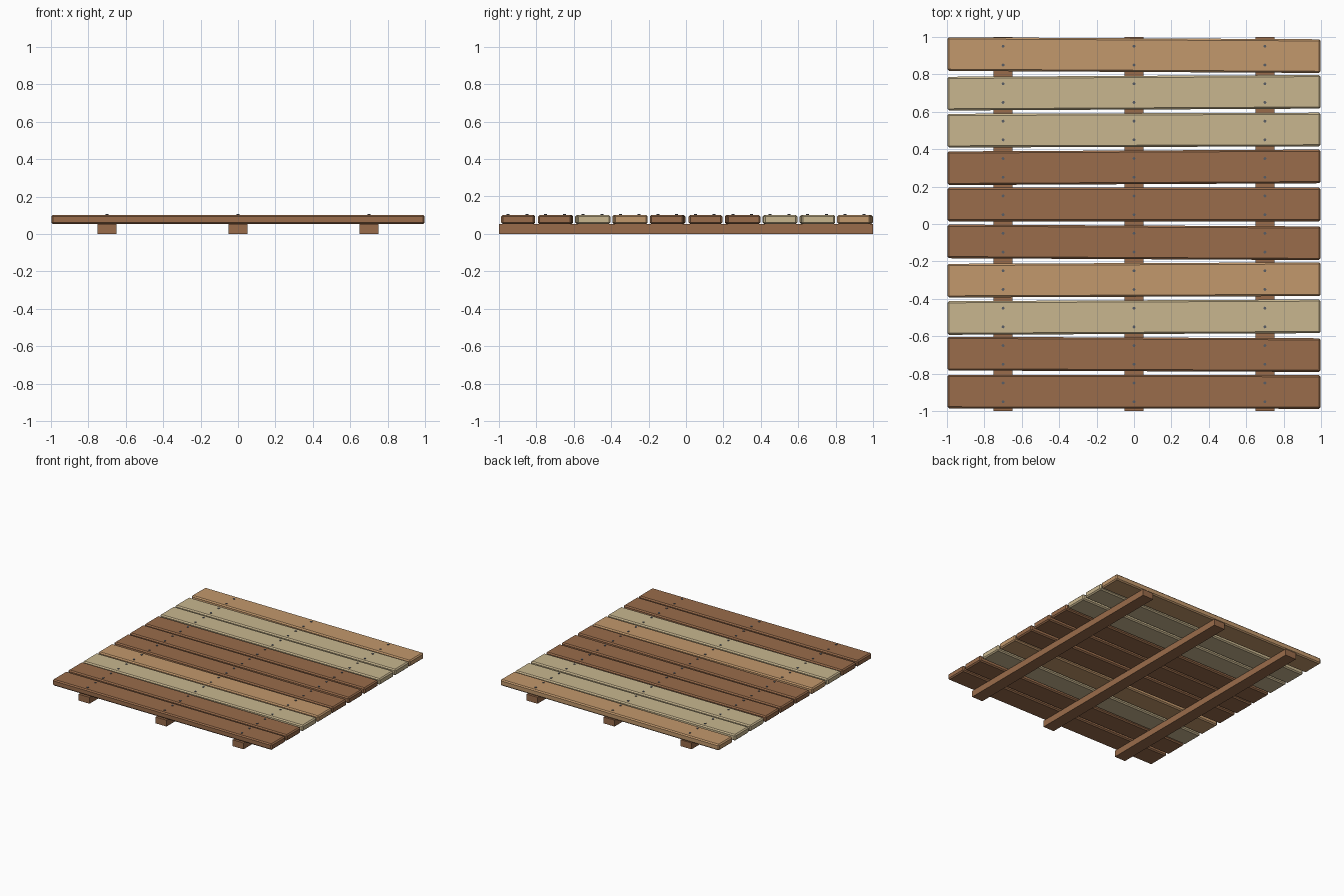
import bpy, bmesh, math
from mathutils import Matrix

if "Cube" in bpy.data.objects:
    bpy.data.objects.remove(bpy.data.objects["Cube"])


def material(name, rgb):
    m = bpy.data.materials.new(name)
    m.diffuse_color = (*rgb, 1)
    m.use_nodes = True
    m.node_tree.nodes["Principled BSDF"].inputs["Base Color"].default_value = m.diffuse_color
    return m


brown = material("brown_wood", (0.32, 0.15, 0.07))
tan = material("tan_wood", (0.54, 0.315, 0.15))
pale = material("pale_wood", (0.58, 0.47, 0.275))
steel = material("grey_nail", (0.10, 0.11, 0.13))


def add(name, bm, mat):
    me = bpy.data.meshes.new(name)
    bm.to_mesh(me)
    bm.free()
    me.materials.append(mat)
    ob = bpy.data.objects.new(name, me)
    bpy.context.collection.objects.link(ob)
    return ob


def box(name, loc, size, mat, yaw=0, bevel=0):
    bm = bmesh.new()
    bmesh.ops.create_cube(bm, size=1, matrix=Matrix.Diagonal((*size, 1)))
    if bevel:
        bmesh.ops.bevel(bm, geom=bm.edges[:], offset=bevel, segments=1,
                        profile=0.5, affect='EDGES')
    ob = add(name, bm, mat)
    ob.location = loc
    ob.rotation_euler.z = yaw
    return ob


# Joists underneath
joists = (-0.7, 0.0, 0.7)
for i, x in enumerate(joists):
    box(f"joist_{i}", (x, 0, 0.026), (0.1, 1.998, 0.052), brown)

# Deck planks, front to back: centre y, yaw, colour
planks = [
    (-0.897, -0.001, brown), (-0.697, -0.004, brown), (-0.498, 0.0045, pale),
    (-0.299, 0.004, tan), (-0.098, -0.005, brown), (0.104, 0.0, brown),
    (0.303, 0.005, brown), (0.502, 0.003, pale), (0.702, 0.005, pale),
    (0.903, -0.0055, tan),
]
for i, (y, yaw, mat) in enumerate(planks):
    box(f"plank_{i}", (0, y, 0.077), (1.996, 0.18, 0.05), mat, yaw, 0.009)

# Nail heads, two per plank and joist
bm = bmesh.new()
for i in range(10):
    for dy in (-0.05, 0.05):
        for x in joists:
            bmesh.ops.create_cone(
                bm, cap_ends=True, segments=8, radius1=0.008, radius2=0.008,
                depth=0.012,
                matrix=Matrix.Translation((x, -0.9 + 0.2 * i + dy, 0.1)))
add("nails", bm, steel)
